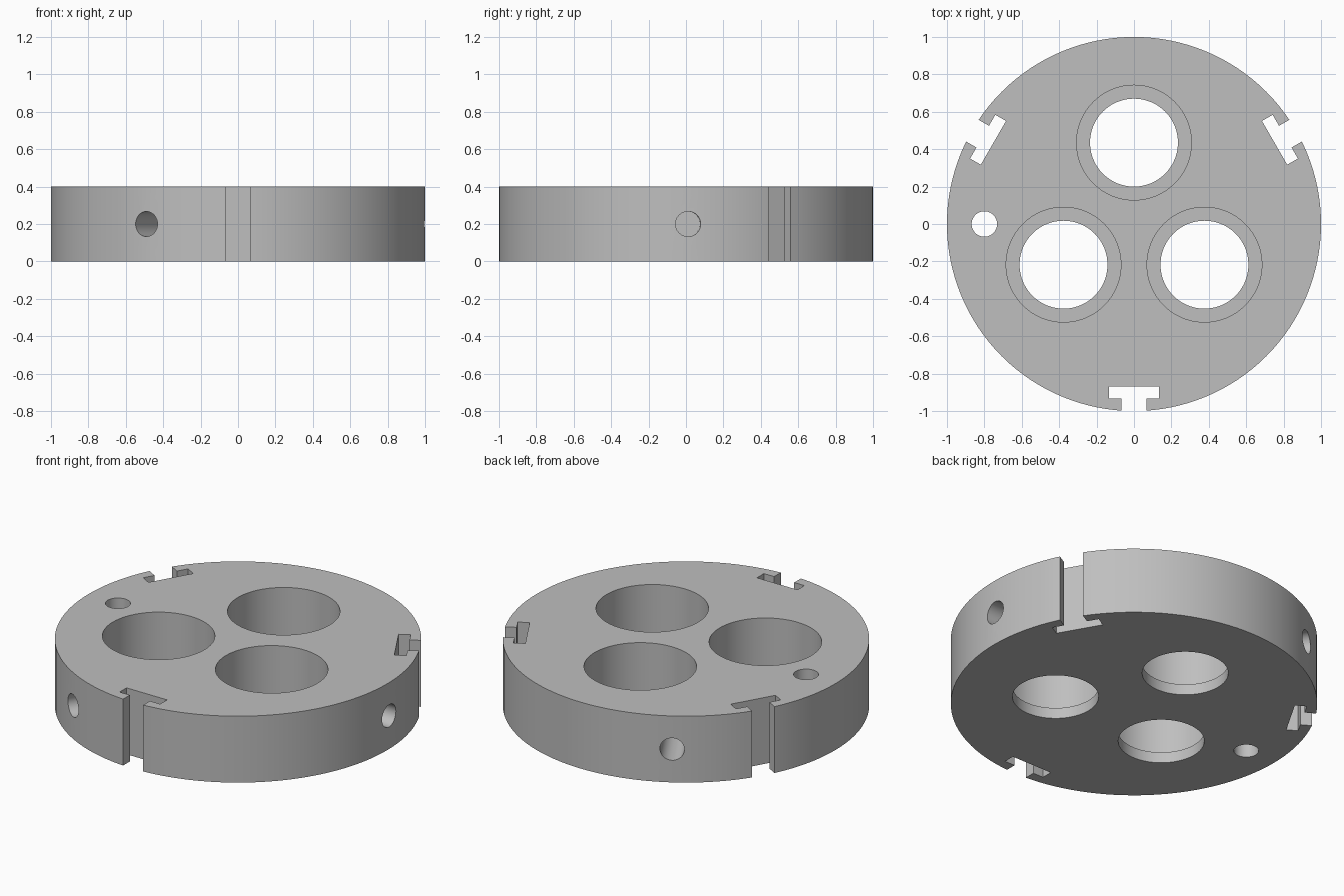
import bpy, bmesh
from math import radians, cos, sin
from mathutils import Matrix, Vector

if "Cube" in bpy.data.objects:
    bpy.data.objects.remove(bpy.data.objects["Cube"])

HEIGHT = 0.4
MID = HEIGHT / 2


def new_object(name, bm):
    mesh = bpy.data.meshes.new(name)
    bm.to_mesh(mesh)
    bm.free()
    obj = bpy.data.objects.new(name, mesh)
    bpy.context.collection.objects.link(obj)
    return obj


def cylinder(name, radius, z0, z1, x=0, y=0, segments=96):
    bm = bmesh.new()
    bmesh.ops.create_cone(bm, cap_ends=True, segments=segments, radius1=radius,
                          radius2=radius, depth=z1 - z0,
                          matrix=Matrix.Translation((x, y, (z0 + z1) / 2)))
    return new_object(name, bm)


def cut(target, cutter):
    mod = target.modifiers.new("cut", 'BOOLEAN')
    mod.operation = 'DIFFERENCE'
    mod.solver = 'EXACT'
    mod.object = cutter
    bpy.context.view_layer.objects.active = target
    bpy.ops.object.modifier_apply(modifier=mod.name)
    bpy.data.objects.remove(cutter)


def t_slot(angle):
    # T-shaped outline, narrow neck open to the rim, extruded through the disc
    half = [(0.067, -1.1), (0.067, -0.934), (0.135, -0.934), (0.135, -0.868)]
    outline = half + [(-x, y) for x, y in reversed(half)]
    bm = bmesh.new()
    face = bm.faces.new([bm.verts.new((x, y, -0.1)) for x, y in outline])
    ext = bmesh.ops.extrude_face_region(bm, geom=[face])
    top = [v for v in ext["geom"] if isinstance(v, bmesh.types.BMVert)]
    bmesh.ops.translate(bm, verts=top, vec=(0, 0, HEIGHT + 0.2))
    bmesh.ops.recalc_face_normals(bm, faces=bm.faces)
    bmesh.ops.rotate(bm, verts=bm.verts, matrix=Matrix.Rotation(angle, 3, 'Z'))
    return new_object("slot_cutter", bm)


def side_hole(angle):
    # Blind radial hole at mid height
    direction = Vector((cos(angle), sin(angle), 0))
    hole = cylinder("side_hole_cutter", 0.067, 0.7, 1.1, segments=48)
    turn = direction.to_track_quat('Z', 'Y').to_matrix().to_4x4()
    hole.data.transform(Matrix.Translation((0, 0, MID)) @ turn)
    return hole


# Disc body
disc = cylinder("holder_disc", 1.0, 0, HEIGHT, segments=128)

# Three-fold features: stepped bores, T-slots and side holes
for i in range(3):
    turn = radians(120 * i)
    bore = radians(90) + turn
    x, y = 0.435 * cos(bore), 0.435 * sin(bore)
    cut(disc, cylinder("bore_cutter", 0.235, -0.1, HEIGHT + 0.1, x, y))
    cut(disc, cylinder("counterbore_cutter", 0.307, 0.065, HEIGHT + 0.1, x, y))
    cut(disc, t_slot(turn))
    cut(disc, side_hole(radians(0.65) + turn))

# Single small through hole
cut(disc, cylinder("pin_hole_cutter", 0.068, -0.1, HEIGHT + 0.1, -0.8, 0, 48))

# Colour
grey = bpy.data.materials.new("plain_grey")
grey.use_nodes = True
colour = (0.52, 0.52, 0.52, 1)
grey.diffuse_color = colour
grey.node_tree.nodes["Principled BSDF"].inputs["Base Color"].default_value = colour
disc.data.materials.clear()
disc.data.materials.append(grey)

# Smooth curved walls, keep crisp edges
bpy.ops.object.select_all(action='DESELECT')
disc.select_set(True)
bpy.context.view_layer.objects.active = disc
bpy.ops.object.shade_smooth_by_angle(angle=radians(30))
